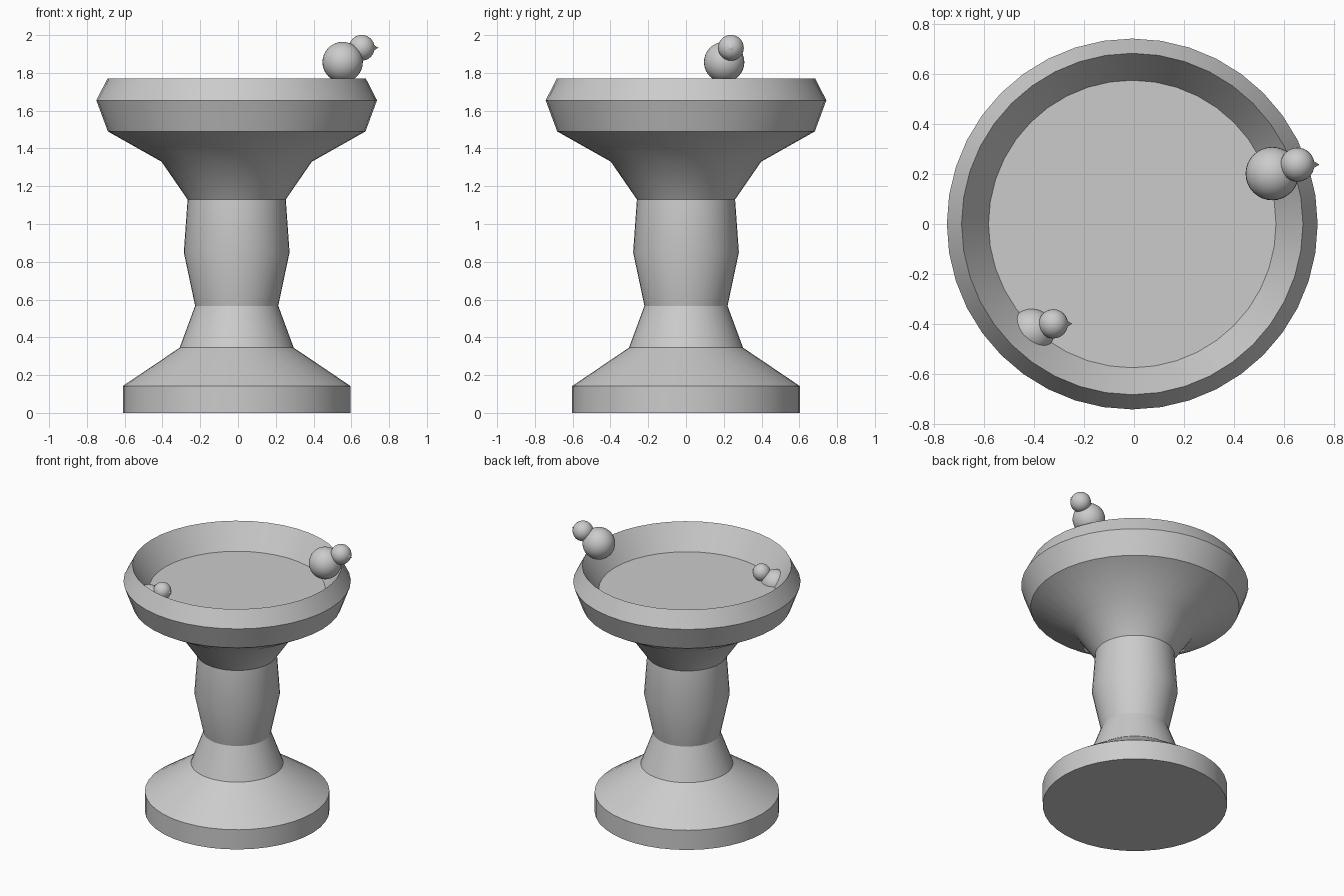
import bpy
import bmesh
import math
from mathutils import Matrix, Vector

cube = bpy.data.objects.get("Cube")
if cube:
    bpy.data.objects.remove(cube)

AXIS = Vector((-0.007, 0, 0))
SIDES = 40

# One stone colour for everything
stone = bpy.data.materials.new("grey_stone")
stone.use_nodes = True
colour = (0.6, 0.6, 0.6, 1)
stone.diffuse_color = colour
stone.node_tree.nodes["Principled BSDF"].inputs["Base Color"].default_value = colour


def finish(name, bm, location):
    bmesh.ops.recalc_face_normals(bm, faces=bm.faces)
    mesh = bpy.data.meshes.new(name)
    bm.to_mesh(mesh)
    bm.free()
    mesh.materials.append(stone)
    obj = bpy.data.objects.new(name, mesh)
    obj.location = location
    bpy.context.collection.objects.link(obj)
    bpy.ops.object.select_all(action='DESELECT')
    obj.select_set(True)
    bpy.context.view_layer.objects.active = obj
    bpy.ops.object.shade_smooth_by_angle(angle=math.radians(30))
    return obj


def lathe(name, profile):
    """Turn a (radius, height) profile around the vertical axis."""
    bm = bmesh.new()
    verts = [bm.verts.new((r, 0, z)) for r, z in profile]
    edges = [bm.edges.new(pair) for pair in zip(verts, verts[1:])]
    bmesh.ops.spin(bm, geom=verts + edges, axis=(0, 0, 1), cent=(0, 0, 0),
                   angle=math.tau, steps=SIDES)
    bmesh.ops.remove_doubles(bm, verts=bm.verts, dist=0.0005)
    return finish(name, bm, AXIS)


def ball(name, centre, radius):
    bm = bmesh.new()
    bmesh.ops.create_uvsphere(bm, u_segments=32, v_segments=16, radius=radius)
    return finish(name, bm, centre)


def bird(name, centre, size):
    """Round body, round head and a small beak pointing to +x."""
    centre = Vector(centre)
    head = centre + Vector((0.101, 0.036, 0.076)) * size
    ball(name + "_body", centre, 0.107 * size)
    ball(name + "_head", head, 0.068 * size)
    bm = bmesh.new()
    bmesh.ops.create_cone(bm, cap_ends=True, segments=16, radius1=0.024 * size,
                          radius2=0, depth=0.04 * size,
                          matrix=Matrix.Rotation(math.pi / 2, 4, 'Y'))
    finish(name + "_beak", bm, head + Vector((0.068, 0, 0)) * size)


# Pedestal with closed underside
lathe("pedestal", [(0, 0), (0.603, 0), (0.603, 0.142), (0.302, 0.345),
                   (0.22, 0.567), (0.28, 0.85), (0.26, 1.13)])

# Bowl, from its neck up over the rim and down the inside
lathe("bowl", [(0.26, 1.13), (0.398, 1.33), (0.682, 1.49), (0.743, 1.655),
               (0.684, 1.77), (0.576, 1.60)])

# Flat water surface closing the bowl
lathe("water", [(0.576, 1.60), (0, 1.60)])

# Birds: one perched on the rim, one bathing
bird("rim_bird", (0.554, 0.202, 1.857), 1.0)
bird("bathing_bird", (-0.41, -0.431, 1.587), 0.86)
